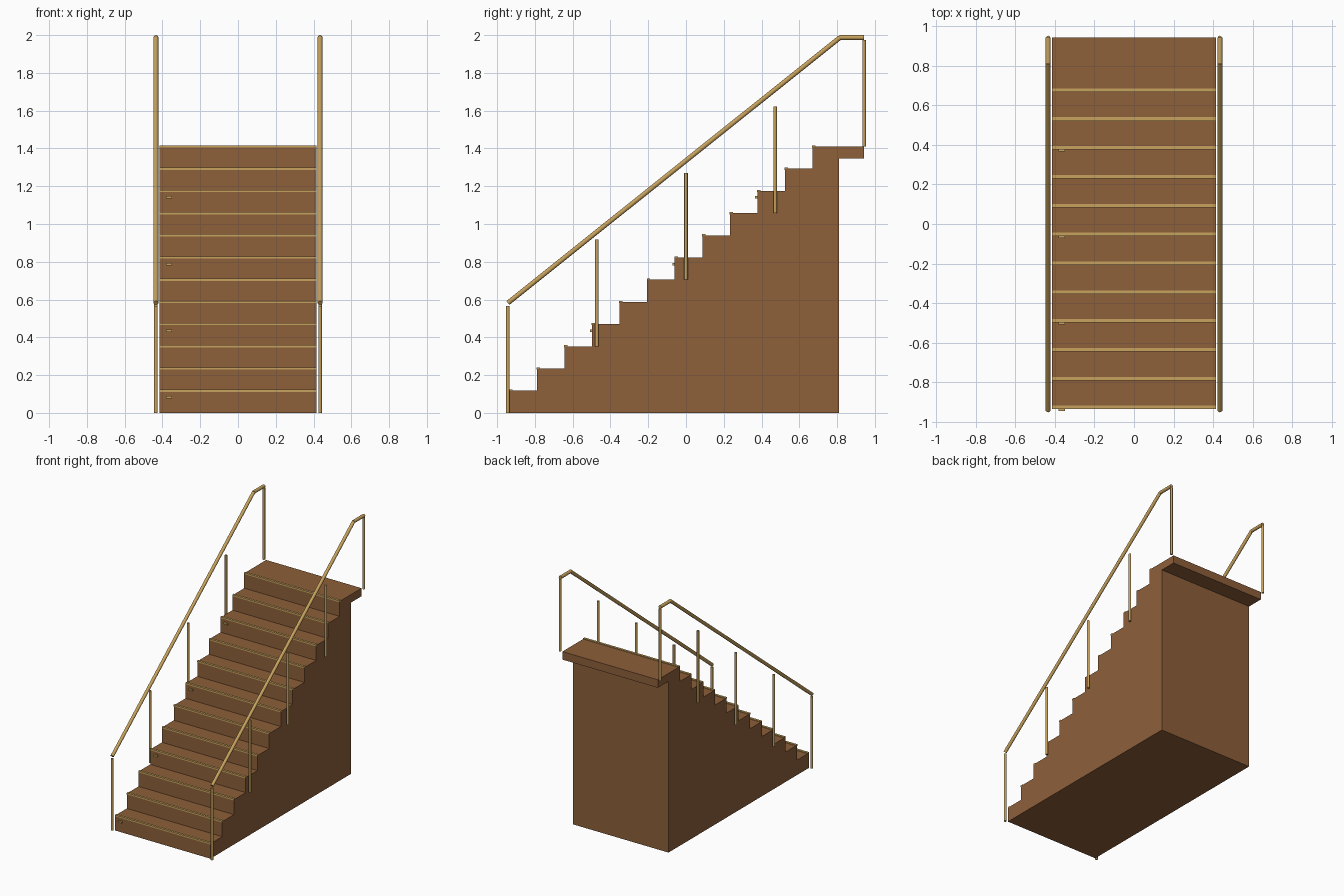
import bpy, bmesh
from mathutils import Vector

if "Cube" in bpy.data.objects:
    bpy.data.objects.remove(bpy.data.objects["Cube"])

STEPS, RISE, RUN = 12, 0.1175, 0.1459
FRONT, BACK, WALL = -0.935, 0.943, 0.81
HALF = 0.415
RAIL_X = 0.4345


def material(name, color):
    m = bpy.data.materials.new(name)
    m.diffuse_color = (*color, 1)
    m.use_nodes = True
    m.node_tree.nodes["Principled BSDF"].inputs["Base Color"].default_value = m.diffuse_color
    return m


wood = material("brown_wood", (0.27, 0.115, 0.042))
brass = material("brass", (0.57, 0.36, 0.11))


def finish(name, bm, mat):
    bmesh.ops.recalc_face_normals(bm, faces=bm.faces)
    me = bpy.data.meshes.new(name)
    bm.to_mesh(me)
    bm.free()
    me.materials.append(mat)
    ob = bpy.data.objects.new(name, me)
    bpy.context.collection.objects.link(ob)
    return ob


def box(name, lo, hi, mat):
    lo, hi = Vector(lo), Vector(hi)
    bm = bmesh.new()
    bmesh.ops.create_cube(bm, size=1)
    for v in bm.verts:
        v.co = (lo + hi) / 2 + v.co * (hi - lo)
    return finish(name, bm, mat)


def rod(name, a, b, radius):
    a, b = Vector(a), Vector(b)
    bm = bmesh.new()
    bmesh.ops.create_cone(bm, cap_ends=True, segments=16, radius1=radius,
                          radius2=radius, depth=(b - a).length)
    turn = (b - a).to_track_quat('Z', 'Y')
    for v in bm.verts:
        v.co = turn @ v.co + (a + b) / 2
    for f in bm.faces:
        f.smooth = len(f.verts) == 4
    for e in bm.edges:
        e.smooth = all(f.smooth for f in e.link_faces)
    return finish(name, bm, brass)


# Solid stair body: stepped side profile extruded across the width
profile = [(FRONT, 0)]
for i in range(STEPS):
    y = FRONT + i * RUN
    profile.append((y, (i + 1) * RISE))
    if i < STEPS - 1:
        profile.append((y + RUN, (i + 1) * RISE))
top = STEPS * RISE
profile += [(BACK, top), (BACK, 1.347), (WALL, 1.347), (WALL, 0)]
bm = bmesh.new()
face = bm.faces.new([bm.verts.new((-HALF, y, z)) for y, z in profile])
ext = bmesh.ops.extrude_face_region(bm, geom=[face])
for v in ext["geom"]:
    if isinstance(v, bmesh.types.BMVert):
        v.co.x = HALF
finish("stair_body", bm, wood)

# Nosing strips on each tread, small step lights on every third riser
for i in range(STEPS):
    y, z = FRONT + i * RUN, (i + 1) * RISE
    box(f"nosing_{i + 1}", (-HALF, y - 0.002, z - 0.006),
        (HALF, y + 0.016, z + 0.006), brass)
    if i % 3 == 0:
        box(f"step_light_{i + 1}", (-0.382, y - 0.012, z - 0.041),
            (-0.35, y + 0.004, z - 0.028), brass)

# Posts and handrails on both sides
for side, s in (("left", -1), ("right", 1)):
    x = s * RAIL_X
    for k in range(5):
        y = -0.943 + k * 0.4715
        z = k * top / 4
        rod(f"{side}_post_{k + 1}", (x, y, z), (x, y, z + 0.565), 0.0095)
    rod(f"{side}_sloped_rail", (x, -0.943, 0.582), (x, 0.815, 1.987), 0.0128)
    rod(f"{side}_top_rail", (x, 0.812, 1.987), (x, BACK, 1.987), 0.0128)
